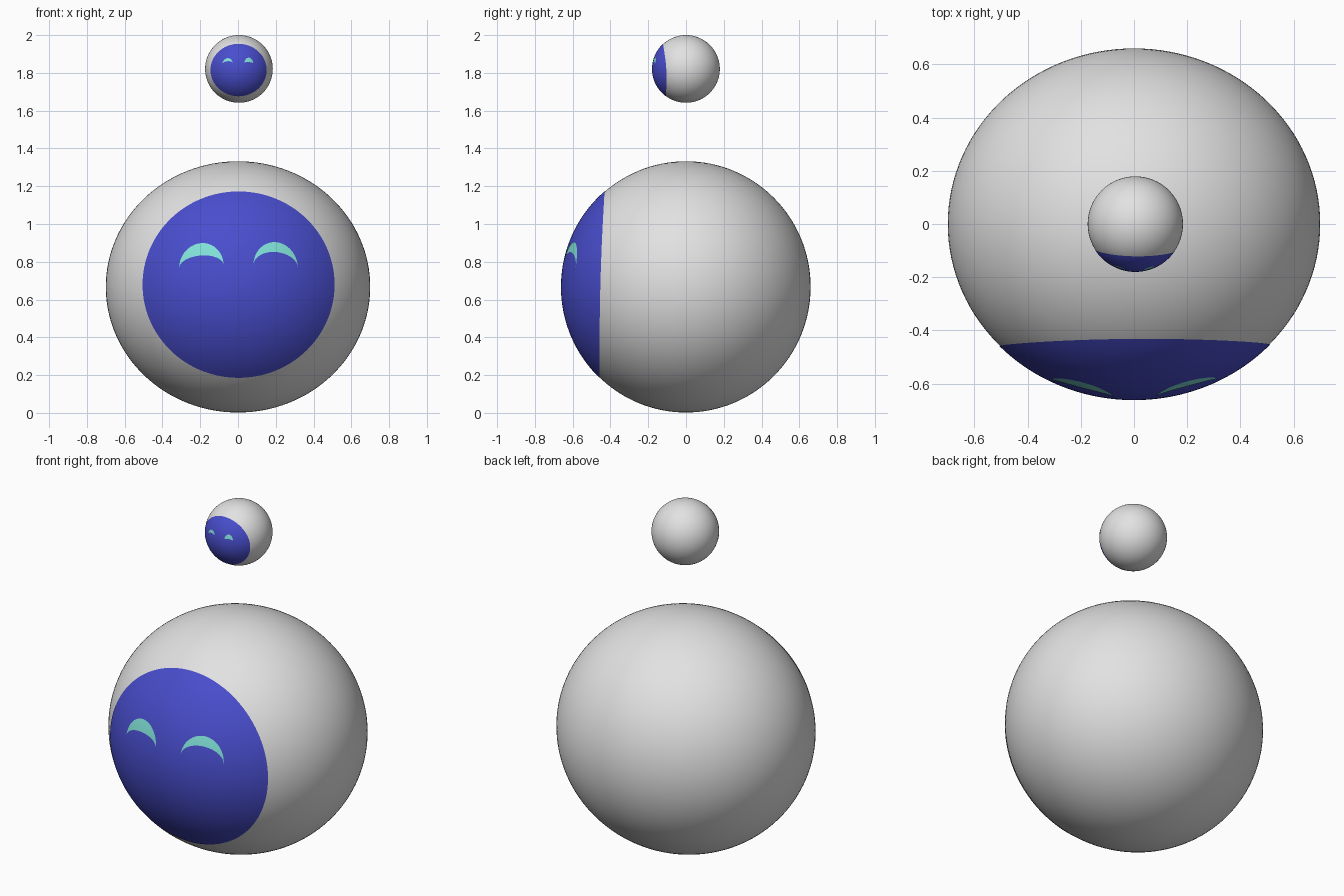
import bpy, bmesh, math
from mathutils import Matrix

if "Cube" in bpy.data.objects:
    bpy.data.objects.remove(bpy.data.objects["Cube"])


def material(name, rgb):
    m = bpy.data.materials.new(name)
    m.diffuse_color = (*rgb, 1)
    m.use_nodes = True
    m.node_tree.nodes["Principled BSDF"].inputs["Base Color"].default_value = m.diffuse_color
    return m


GREY = material("light grey", (0.76, 0.76, 0.76))
BLUE = material("deep blue", (0.066, 0.075, 0.61))
TEAL = material("pale teal", (0.22, 0.76, 0.69))


def finish(bm, name, mat):
    for f in bm.faces:
        f.smooth = True
    me = bpy.data.meshes.new(name)
    bm.to_mesh(me)
    bm.free()
    me.materials.append(mat)
    ob = bpy.data.objects.new(name, me)
    bpy.context.collection.objects.link(ob)
    return ob


def ball(name, centre, radii):
    bm = bmesh.new()
    bmesh.ops.create_uvsphere(bm, u_segments=128, v_segments=64, radius=1)
    bmesh.ops.transform(bm, matrix=Matrix.Translation(centre) @ Matrix.Diagonal((*radii, 1)),
                        verts=bm.verts)
    return finish(bm, name, GREY)


def plate(name, mat, point, nu, nv, centre, radii, lift):
    """Wrap a front-view (x, z) patch, given by point(u, v), onto the front of a ball."""
    bm = bmesh.new()
    rows = []
    for i in range(nu + 1):
        row = []
        for j in range(nv + 1):
            x, z = point(i / nu, j / nv)
            a, c = (x - centre[0]) / radii[0], (z - centre[2]) / radii[2]
            y = centre[1] - radii[1] * math.sqrt(max(0, 1 - a * a - c * c))
            v = bm.verts.new((x, y, z))
            d = v.co.copy()
            d.x, d.y, d.z = x - centre[0], y - centre[1], z - centre[2]
            v.co += d.normalized() * lift
            row.append(v)
        rows.append(row)
    for r0, r1 in zip(rows, rows[1:]):
        for j in range(nv):
            bm.faces.new((r0[j], r0[j + 1], r1[j + 1], r1[j]))
    bmesh.ops.remove_doubles(bm, verts=bm.verts, dist=1e-5)
    bm.normal_update()
    bmesh.ops.reverse_faces(bm, faces=[f for f in bm.faces if f.normal.y > 0])
    return finish(bm, name, mat)


def disc(cx, cz, rx, rz):
    def point(u, v):
        a = 2 * math.pi * u
        return cx + v * rx * math.cos(a), cz + v * rz * math.sin(a)
    return point


def crescent(x0, z0, x1, z1, outer, inner):
    """Arched eye between two tips; outer and inner are the heights of its two arcs."""
    def point(u, v):
        a = math.pi * (1 - u)
        t = (1 + math.cos(a)) / 2
        h = inner + (outer - inner) * v
        return x0 + (x1 - x0) * t, z0 + (z1 - z0) * t + h * math.sin(a)
    return point


def character(prefix, centre, radii, face, eyes, lift):
    ball(prefix + "_ball", centre, radii)
    plate(prefix + "_face", BLUE, disc(*face), 128, 24, centre, radii, lift)
    for side, eye in zip(("left", "right"), eyes):
        plate(f"{prefix}_{side}_eye", TEAL, crescent(*eye), 32, 4, centre, radii, 2 * lift)


# Large lower ball with its face
character("lower", (0, 0, 0.667), (0.70, 0.66, 0.665),
          (0.003, 0.679, 0.507, 0.492),
          [(-0.31, 0.765, -0.076, 0.78, 0.125, 0.06),
           (0.081, 0.78, 0.315, 0.765, 0.13, 0.078)], 0.002)

# Small floating ball with the same face
character("upper", (0.005, 0, 1.821), (0.179, 0.179, 0.179),
          (0.003, 1.815, 0.148, 0.138),
          [(-0.082, 1.846, -0.029, 1.852, 0.028, 0.012),
           (0.034, 1.852, 0.079, 1.85, 0.029, 0.006)], 0.001)
